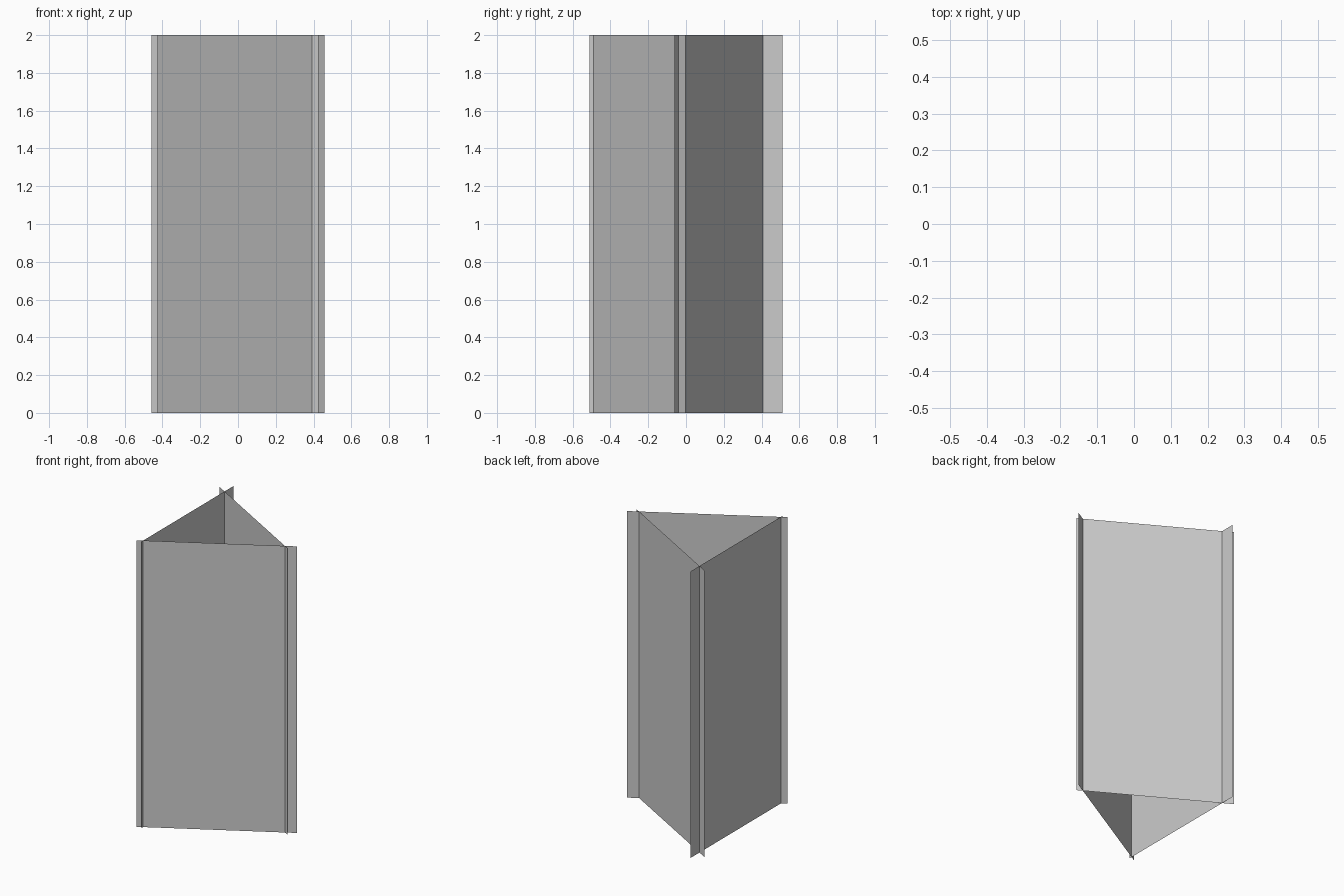
import bpy

if "Cube" in bpy.data.objects:
    bpy.data.objects.remove(bpy.data.objects["Cube"])

HEIGHT = 2.0


def sheet(name, start, end):
    """Upright, zero-thickness rectangular card between two floor points."""
    verts = [(*start, 0), (*end, 0), (*end, HEIGHT), (*start, HEIGHT)]
    mesh = bpy.data.meshes.new(name)
    mesh.from_pydata(verts, [], [(0, 1, 2, 3)])
    mesh.update()
    obj = bpy.data.objects.new(name, mesh)
    bpy.context.collection.objects.link(obj)
    return obj


# Three cards in a triangle, crossing each other just short of their ends
sheet("front_card", (-0.427, -0.51), (0.457, -0.003))
sheet("back_card", (0.426, -0.061), (-0.457, 0.447))
sheet("left_card", (-0.39, 0.51), (-0.39, -0.51))
